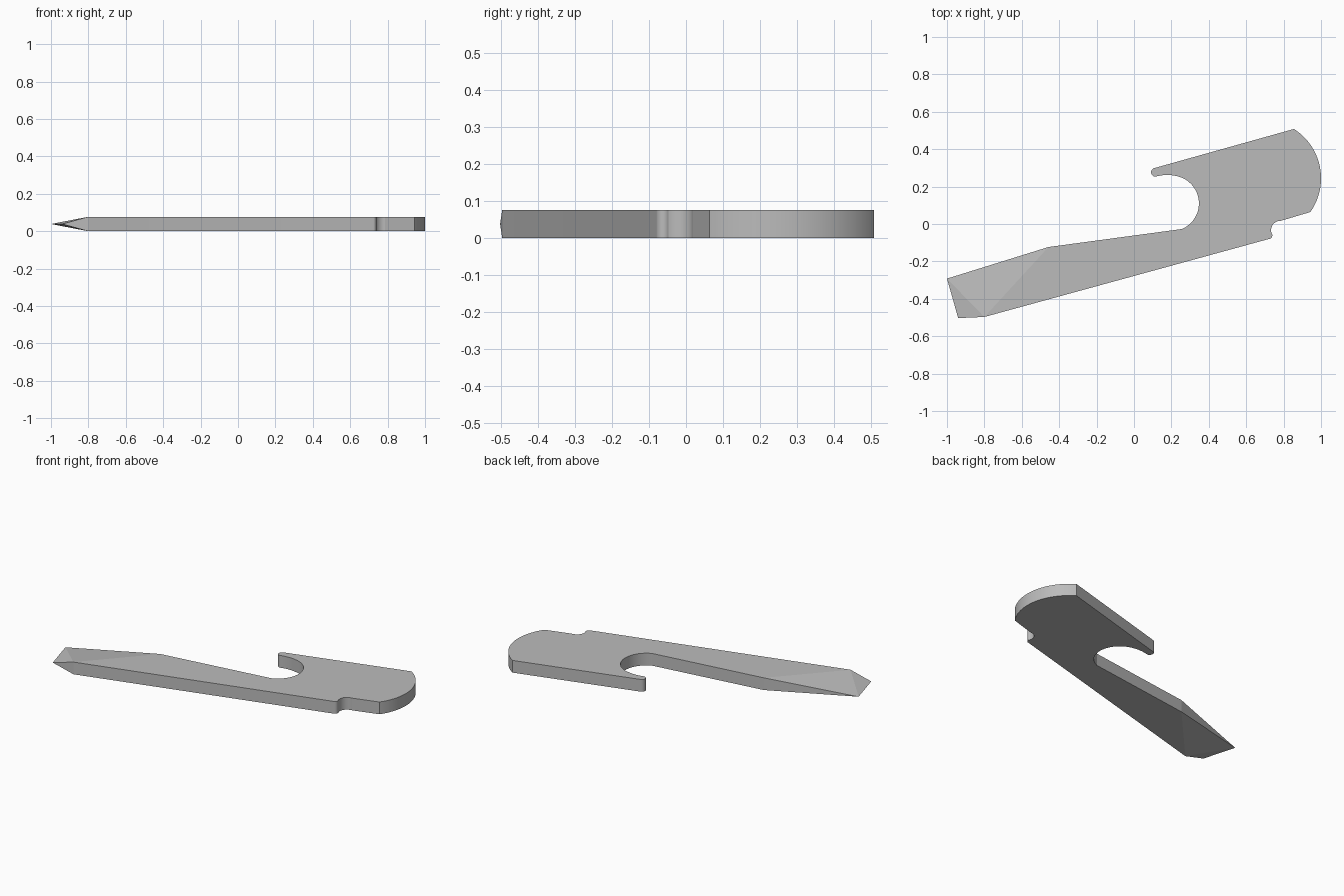
import bpy
import bmesh
import math
from mathutils import Vector

THICK = 0.077

cube = bpy.data.objects.get("Cube")
if cube:
    bpy.data.objects.remove(cube, do_unlink=True)


def arc(a, b, c, steps=28):
    """Points on the circle that runs from a through b to c."""
    a, b, c = Vector(a), Vector(b), Vector(c)
    u, v = b - a, c - a
    d = 2 * u.cross(v)
    centre = a + Vector((v.y * u.dot(u) - u.y * v.dot(v),
                         u.x * v.dot(v) - v.x * u.dot(u))) / d
    start, end = [math.atan2(p.y - centre.y, p.x - centre.x) for p in (a, c)]
    sweep = (end - start) % math.tau
    if d < 0:
        sweep -= math.tau
    r = (a - centre).length
    return [centre + r * Vector((math.cos(start + sweep * i / steps),
                                 math.sin(start + sweep * i / steps)))
            for i in range(steps + 1)]


# Plate outline, anticlockwise from the front root of the blade wedge
outline = [Vector((-0.80, -0.497))]
outline += arc((0.722, -0.080), (0.738, -0.068), (0.735, -0.048), 16)      # notch lip
outline += arc((0.735, -0.048), (0.743, -0.003), (0.785, 0.017), 16)[1:]   # notch hollow
outline += arc((0.943, 0.064), (1.0, 0.238), (0.855, 0.508), 36)           # rounded head
outline += arc((0.105, 0.298), (0.092, 0.272), (0.115, 0.253), 24)         # hook tip
outline += arc((0.115, 0.253), (0.18, 0.262), (0.24, 0.253), 10)[1:]       # hook underside
outline += arc((0.24, 0.253), (0.347, 0.107), (0.255, -0.027), 36)[1:]     # hook mouth
outline.append(Vector((-0.457, -0.123)))

# Flat plate
bm = bmesh.new()
low = [bm.verts.new((p.x, p.y, 0)) for p in outline]
high = [bm.verts.new((p.x, p.y, THICK)) for p in outline]
bm.faces.new(high)
bm.faces.new(low[::-1])
for i in range(len(outline) - 1):
    bm.faces.new((low[i], low[i + 1], high[i + 1], high[i]))

# Blade wedge, tapering to an edge at mid thickness
tip_back = bm.verts.new((-1.0, -0.292, THICK / 2))
tip_front = bm.verts.new((-0.94, -0.503, THICK / 2))
for side in (low, high):
    bm.faces.new((tip_back, side[0], side[-1]))
    bm.faces.new((tip_back, tip_front, side[0]))
bm.faces.new((tip_front, low[0], high[0]))
bm.faces.new((tip_back, low[-1], high[-1]))
bmesh.ops.recalc_face_normals(bm, faces=bm.faces)

mesh = bpy.data.meshes.new("opener_plate")
bm.to_mesh(mesh)
bm.free()
plate = bpy.data.objects.new("opener_plate", mesh)
bpy.context.collection.objects.link(plate)

# Smooth curved walls, flat broad faces and wedge facets
bpy.context.view_layer.objects.active = plate
plate.select_set(True)
bpy.ops.object.shade_smooth_by_angle(angle=math.radians(9.5))
for face in mesh.polygons:
    if abs(face.normal.z) > 0.5:
        face.use_smooth = False

# Plain grey metal
grey = bpy.data.materials.new("grey_metal")
grey.use_nodes = True
colour = (0.5, 0.5, 0.5, 1)
grey.diffuse_color = colour
grey.node_tree.nodes["Principled BSDF"].inputs["Base Color"].default_value = colour
mesh.materials.append(grey)
